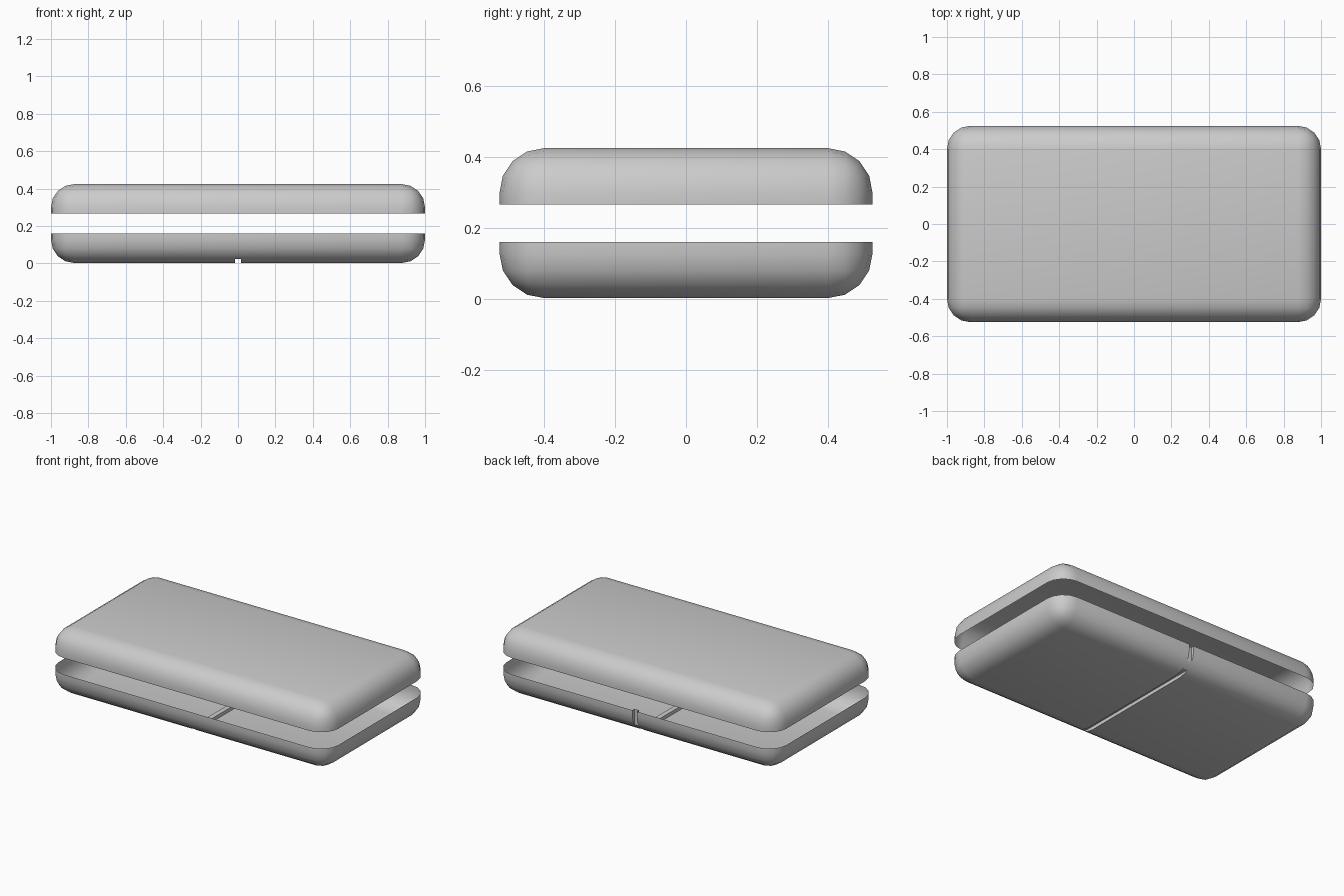
import bpy, bmesh
from mathutils import Vector, Matrix

if "Cube" in bpy.data.objects:
    bpy.data.objects.remove(bpy.data.objects["Cube"])

HX, HY, H = 1.0, 0.525, 0.158      # half length, half depth, height of each shell
R, SEG = 0.125, 4                  # corner rounding
GW, GD = 0.016, 0.022              # groove half width and depth


def half_shell(upper):
    """Rounded box cut at its middle, keeping the upper or lower open shell."""
    bm = bmesh.new()
    bmesh.ops.create_cube(bm, size=2, matrix=Matrix.Diagonal((HX, HY, H, 1)))
    bmesh.ops.bevel(bm, geom=bm.edges[:], offset=R, segments=SEG, profile=0.5,
                    affect='EDGES', clamp_overlap=True)
    bmesh.ops.bisect_plane(bm, geom=bm.verts[:] + bm.edges[:] + bm.faces[:],
                           plane_co=(0, 0, 0), plane_no=(0, 0, 1),
                           clear_inner=upper, clear_outer=not upper)
    return bm


def strip_faces(bm, n):
    return [f for f in bm.faces
            if abs(f.calc_center_median().x) < GW and f.calc_center_median().dot(n) > 0]


def cut_groove(bm, normal, level, along):
    """Sink a narrow channel at x = 0 into the side that faces normal."""
    n = Vector(normal)
    for s in (-1, 1):
        bmesh.ops.bisect_plane(bm, geom=bm.verts[:] + bm.edges[:] + bm.faces[:],
                               plane_co=(s * GW, 0, 0), plane_no=(1, 0, 0), dist=1e-5)
    faces = strip_faces(bm, n)
    geom = list({e for f in faces for e in f.edges} | {v for f in faces for v in f.verts}) + faces
    bmesh.ops.bisect_plane(bm, geom=geom, plane_co=n * level, plane_no=n, dist=1e-5)
    faces = [f for f in strip_faces(bm, n) if f.calc_center_median().dot(n) > level]
    verts = {v for f in faces for v in f.verts}
    sides = [sorted((v.co.copy() for v in verts if v.co.x * s > 0),
                    key=lambda c: c[along]) for s in (-1, 1)]
    bmesh.ops.delete(bm, geom=faces, context='FACES')
    ends = []
    for prof in sides:
        a, b = prof[0].copy(), prof[-1].copy()
        for p in (a, b):
            p += n * (level - p.dot(n))
        ring = []
        for p in prof + [b, a]:
            if all((p - q).length > 1e-4 for q in ring):
                ring.append(p)
        bm.faces.new([bm.verts.new(p) for p in ring])
        ends.append((a, b))
    (a, b), (c, d) = ends
    bm.faces.new([bm.verts.new(p) for p in (a, b, d, c)])
    bmesh.ops.remove_doubles(bm, verts=bm.verts[:], dist=1e-4)
    bmesh.ops.recalc_face_normals(bm, faces=bm.faces[:])


def finish(bm, name, z):
    me = bpy.data.meshes.new(name)
    bm.to_mesh(me)
    bm.free()
    ob = bpy.data.objects.new(name, me)
    bpy.context.collection.objects.link(ob)
    ob.location.z = z
    bpy.ops.object.select_all(action='DESELECT')
    ob.select_set(True)
    bpy.context.view_layer.objects.active = ob
    bpy.ops.object.shade_smooth_by_angle(angle=0.55)


# lower shell with grooves across the floor and up the back wall
lower = half_shell(False)
cut_groove(lower, (0, 0, -1), H - GD, 1)
cut_groove(lower, (0, 1, 0), HY - GD, 2)
finish(lower, "lower_shell", H + 0.002)

# upper shell floating above the gap
finish(half_shell(True), "upper_shell", 0.266)
